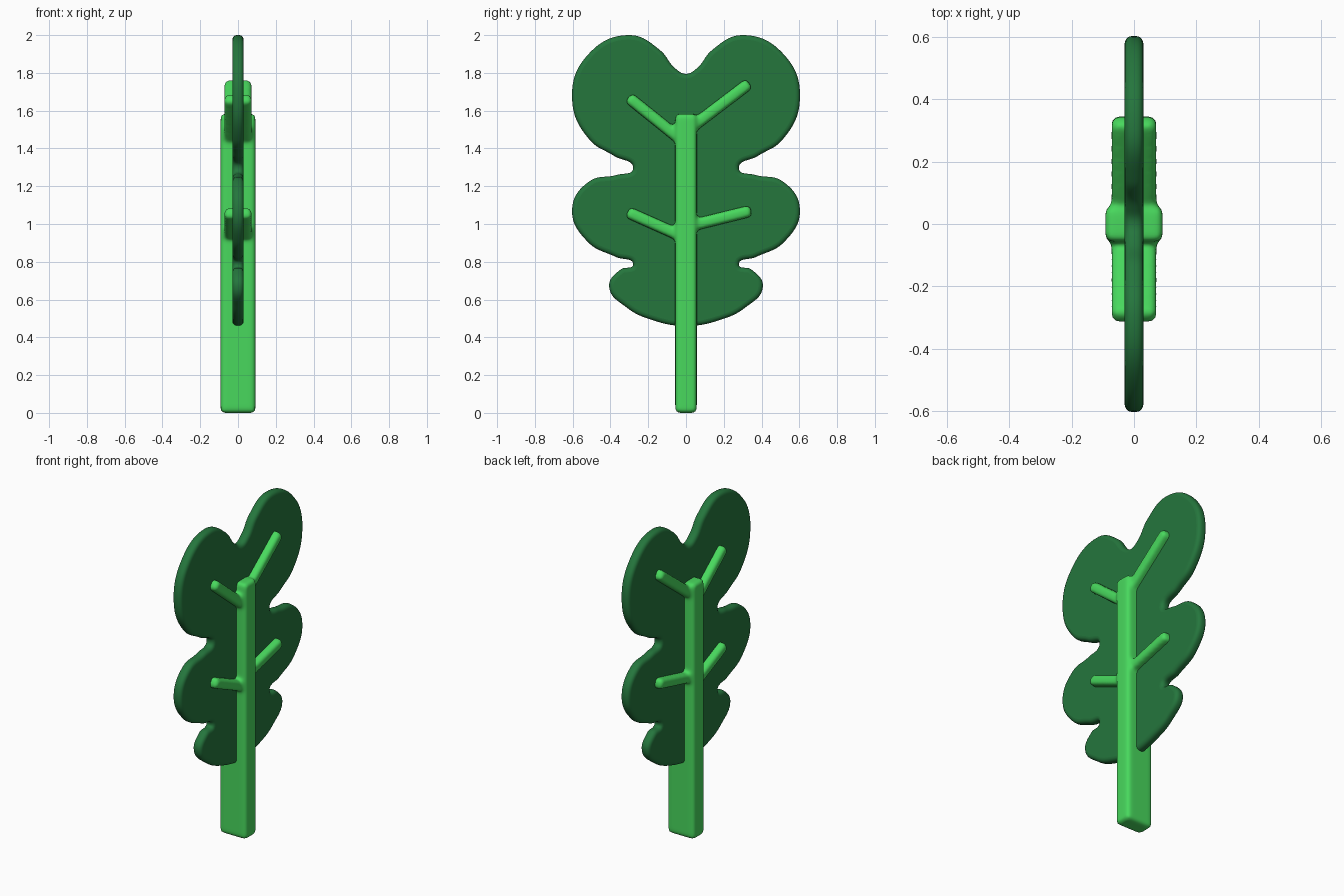
import bpy
from math import radians, atan2, hypot

if "Cube" in bpy.data.objects:
    bpy.data.objects.remove(bpy.data.objects["Cube"])


def colour(name, rgb):
    mat = bpy.data.materials.new(name)
    mat.diffuse_color = (*rgb, 1)
    mat.use_nodes = True
    mat.node_tree.nodes["Principled BSDF"].inputs["Base Color"].default_value = mat.diffuse_color
    return mat


def activate(ob):
    bpy.ops.object.select_all(action='DESELECT')
    ob.select_set(True)
    bpy.context.view_layer.objects.active = ob


dark_green = colour("dark_green", (0.018, 0.18, 0.046))
light_green = colour("light_green", (0.065, 0.69, 0.11))

# Leaf blade: mirrored lobed outline, extruded with a rounded rim
bottom, tip = (0, 0.46), (0, 1.795)
half = [(0.18, 0.492), (0.31, 0.555), (0.407, 0.67), (0.345, 0.76), (0.28, 0.785),
        (0.37, 0.825), (0.52, 0.905), (0.603, 1.08), (0.51, 1.227), (0.365, 1.26),
        (0.28, 1.294), (0.38, 1.36), (0.51, 1.445), (0.603, 1.66), (0.525, 1.89),
        (0.30, 2.0), (0.137, 1.92), (0.055, 1.822)]
outline = [bottom] + half + [tip] + [(-y, z) for y, z in reversed(half)]
curve = bpy.data.curves.new("leaf_blade", 'CURVE')
curve.dimensions = '2D'
curve.fill_mode = 'BOTH'
curve.resolution_u = 10
curve.extrude = 0.006
curve.bevel_depth = 0.024
curve.bevel_resolution = 4
curve.offset = -0.024
spline = curve.splines.new('BEZIER')
spline.bezier_points.add(len(outline) - 1)
for point, (y, z) in zip(spline.bezier_points, outline):
    point.co = (y, z, 0)
    point.handle_left_type = point.handle_right_type = 'AUTO'
spline.use_cyclic_u = True
blade = bpy.data.objects.new("leaf_blade", curve)
bpy.context.collection.objects.link(blade)
blade.rotation_euler = (radians(90), 0, radians(90))
curve.materials.append(dark_green)
activate(blade)
bpy.ops.object.convert(target='MESH')
blade = bpy.context.object
bpy.ops.object.shade_smooth_by_angle(angle=radians(40))


# Rounded bar lying in the YZ plane between two points
def bar(start, end, depth, width):
    dy, dz = end[0] - start[0], end[1] - start[1]
    bpy.ops.mesh.primitive_cube_add(
        size=1, location=(0, (start[0] + end[0]) / 2, (start[1] + end[1]) / 2),
        rotation=(-atan2(dy, dz), 0, 0))
    ob = bpy.context.object
    ob.scale = (depth, width, hypot(dy, dz))
    bpy.ops.object.transform_apply(location=True, rotation=True, scale=True)
    bevel = ob.modifiers.new("round", 'BEVEL')
    bevel.width = 0.02
    bevel.segments = 3
    bpy.ops.object.modifier_apply(modifier="round")
    return ob


# Stem and side veins, fused into one softly blended solid
stem = bar((0, 0), (0, 1.583), 0.184, 0.114)
veins = [bar(a, b, 0.144, 0.062) for a, b in (
    ((0, 1.49), (0.335, 1.745)),
    ((0, 1.425), (-0.305, 1.67)),
    ((0, 0.985), (0.345, 1.07)),
    ((0, 0.925), (-0.31, 1.063)))]
activate(stem)
for vein in veins:
    vein.select_set(True)
bpy.ops.object.join()
stem.name = "stem_and_veins"
remesh = stem.modifiers.new("fuse", 'REMESH')
remesh.mode = 'VOXEL'
remesh.voxel_size = 0.01
soften = stem.modifiers.new("soften", 'SMOOTH')
soften.factor = 0.5
soften.iterations = 9
for name in ("fuse", "soften"):
    bpy.ops.object.modifier_apply(modifier=name)
stem.data.materials.clear()
stem.data.materials.append(light_green)
bpy.ops.object.shade_smooth()
